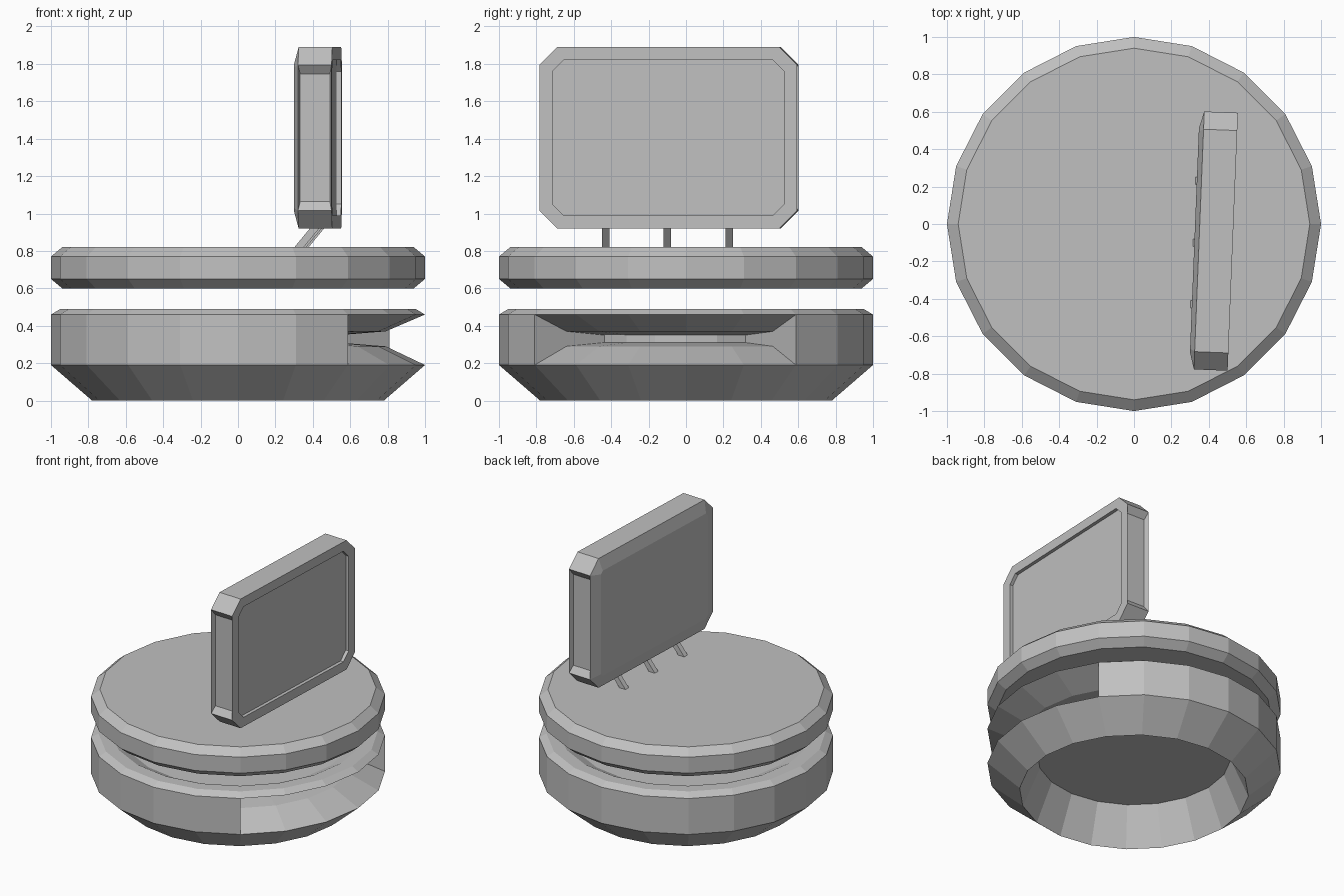
import bpy, bmesh, math
from mathutils import Matrix, Vector

cube = bpy.data.objects.get("Cube")
if cube:
    bpy.data.objects.remove(cube, do_unlink=True)

SIDES = 20

grey = bpy.data.materials.new("plain grey")
grey.use_nodes = True
colour = (0.53, 0.53, 0.53, 1)
grey.diffuse_color = colour
grey.node_tree.nodes["Principled BSDF"].inputs["Base Color"].default_value = colour


def finish(name, bm):
    bmesh.ops.recalc_face_normals(bm, faces=bm.faces)
    mesh = bpy.data.meshes.new(name)
    bm.to_mesh(mesh)
    bm.free()
    mesh.materials.append(grey)
    obj = bpy.data.objects.new(name, mesh)
    bpy.context.collection.objects.link(obj)
    return obj


def polar(radius, step, z):
    angle = step * math.tau / SIDES
    return Vector((radius * math.cos(angle), radius * math.sin(angle), z))


def revolve(bm, profile):
    """Faceted round body, capped at both ends of the (radius, z) profile."""
    rings = [[bm.verts.new(polar(r, k, z)) for k in range(SIDES)] for r, z in profile]
    for low, high in zip(rings, rings[1:]):
        for k in range(SIDES):
            n = (k + 1) % SIDES
            bm.faces.new((low[k], low[n], high[n], high[k]))
    bm.faces.new(rings[0])
    bm.faces.new(rings[-1])
    return rings


# Base: hollow underside, sloped foot, upright wall and shallow dished top
bm = bmesh.new()
rings = revolve(bm, [(0.66, 0.28), (0.78, 0), (1, 0.19), (1, 0.46),
                     (0.95, 0.49), (0.86, 0.49), (0.76, 0.44)])

# Side slot: five wall panels replaced by a funnel narrowing inward
steps = range(-3, 3)
low = [rings[2][k] for k in steps]
high = [rings[3][k] for k in steps]
walls = [f for f in bm.faces if all(v in low or v in high for v in f.verts)]
bmesh.ops.delete(bm, geom=walls, context='FACES_ONLY')
outer = low + high[::-1]
for radius, z0, z1 in [(0.79, 0.29, 0.37), (0.54, 0.31, 0.35)]:
    low = [bm.verts.new(polar(radius, k, z0)) for k in steps]
    high = [bm.verts.new(polar(radius, k, z1)) for k in steps]
    inner = low + high[::-1]
    for i in range(len(outer)):
        j = (i + 1) % len(outer)
        bm.faces.new((outer[i], outer[j], inner[j], inner[i]))
    outer = inner
for i in range(len(low) - 1):
    bm.faces.new((low[i], low[i + 1], high[i + 1], high[i]))
finish("base", bm)

# Floating round top with bevelled rims
bm = bmesh.new()
revolve(bm, [(0.94, 0.6), (1, 0.65), (1, 0.77), (0.94, 0.82)])
finish("round_top", bm)


# Screen: clipped-corner slab, bevelled back, recessed front and sides
def clipped_loop(bm, x, half_w, half_h, clip):
    quarter = [(half_w, half_h - clip), (half_w - clip, half_h)]
    points = quarter + [(-y, z) for y, z in quarter[::-1]]
    points += [(-y, -z) for y, z in points]
    return [bm.verts.new((x, y, z)) for y, z in points]


bm = bmesh.new()
loops = [clipped_loop(bm, *p) for p in [
    (-0.025, 0.62, 0.415, 0.06), (0, 0.62, 0.415, 0.06), (0, 0.69, 0.485, 0.095),
    (-0.18, 0.69, 0.485, 0.095), (-0.205, 0.6, 0.395, 0.02)]]
for a, b in zip(loops, loops[1:]):
    for i in range(8):
        j = (i + 1) % 8
        bm.faces.new((a[i], a[j], b[j], b[i]))
bm.faces.new(loops[0])
bm.faces.new(loops[-1])
bmesh.ops.recalc_face_normals(bm, faces=bm.faces)
bm.normal_update()
sides = [f for f in bm.faces
         if abs(f.normal.y) > 0.99 and abs(f.calc_center_median().y) > 0.68]
for face in sides:
    bmesh.ops.inset_individual(bm, faces=[face], thickness=0.015, depth=0)
    centre = face.calc_center_median()
    outward = math.copysign(1, centre.y)
    for v in face.verts:
        v.co.y -= outward * 0.035
        v.co.z = centre.z + (v.co.z - centre.z) * 0.9
screen = finish("screen", bm)
TURN = Matrix.Rotation(-0.04, 4, 'Z')
screen.data.transform(Matrix.Translation((0.528, -0.095, 1.405)) @ TURN)

# Three slanted struts under the screen
for i, y in enumerate((-0.43, -0.1, 0.23)):
    bm = bmesh.new()
    bmesh.ops.create_cube(bm, size=1)
    for v in bm.verts:
        top = v.co.z > 0
        x = (0.455 if top else 0.315) + v.co.x * 0.05 + 0.04 * (y + 0.1)
        v.co = (x, y + v.co.y * 0.04, 0.96 if top else 0.79)
    finish("strut_%d" % (i + 1), bm)
